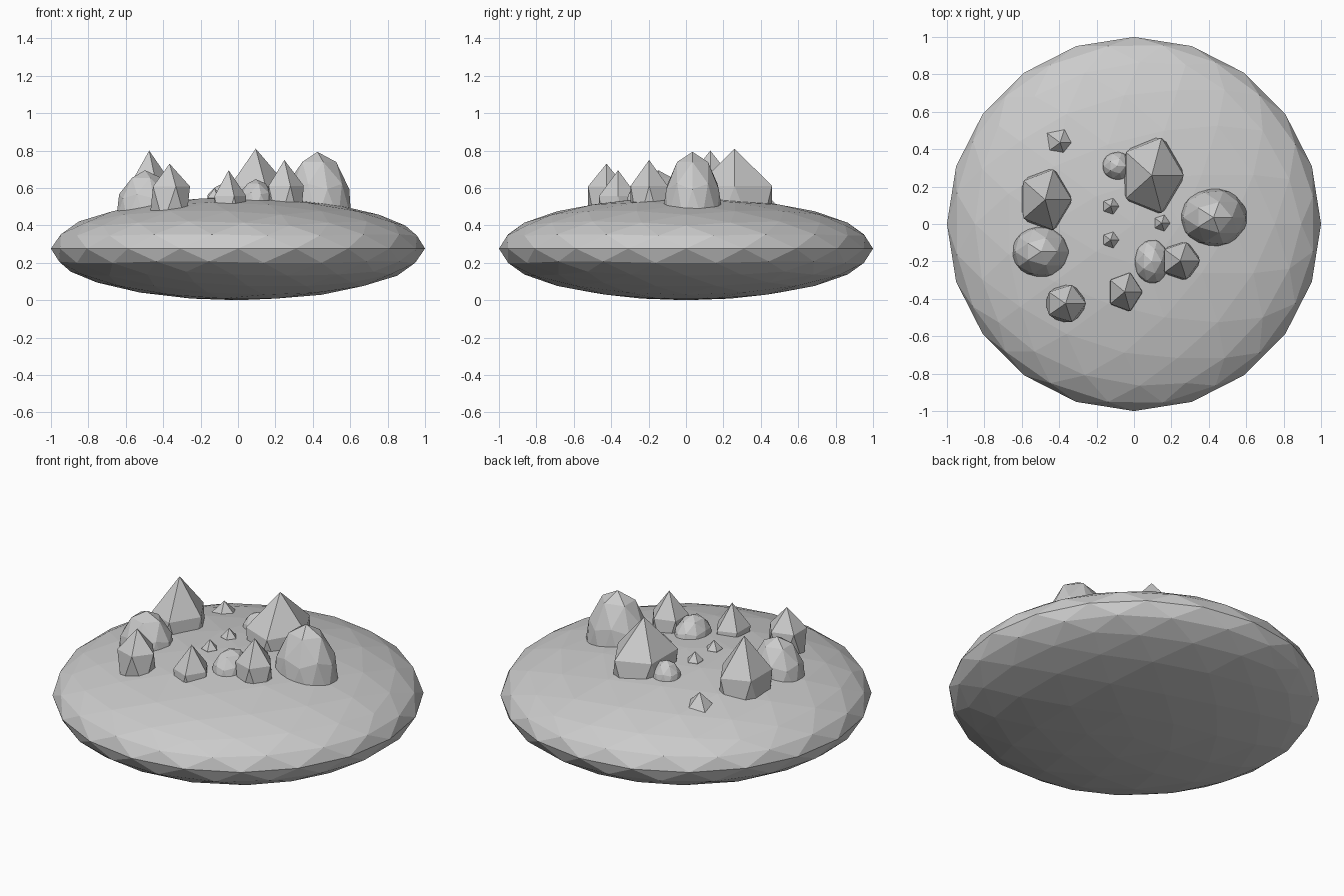
import bpy

if "Cube" in bpy.data.objects:
    bpy.data.objects.remove(bpy.data.objects["Cube"], do_unlink=True)

stone = bpy.data.materials.new("grey_stone")
stone.use_nodes = True
grey = (0.6, 0.6, 0.6, 1)
stone.diffuse_color = grey
stone.node_tree.nodes["Principled BSDF"].inputs["Base Color"].default_value = grey


def rock(name, level, x, y, top, rx, ry, rz):
    """Flat-faced, stretched ball whose highest point is at (x, y, top)."""
    bpy.ops.mesh.primitive_ico_sphere_add(subdivisions=level, radius=1,
                                          location=(x, y, top - rz))
    obj = bpy.context.object
    obj.name = name
    obj.scale = (rx, ry, rz)
    bpy.ops.object.transform_apply(location=False, rotation=False, scale=True)
    obj.data.materials.append(stone)
    return obj


# Wide flattened ground
rock("ground_mound", 3, 0, 0, 0.552, 1, 1, 0.276)

# Pointed crystals: x, y, top, radii
crystals = [
    (0.095, 0.26, 0.81, 0.19, 0.235, 0.36),
    (-0.475, 0.13, 0.80, 0.158, 0.19, 0.37),
    (-0.366, -0.425, 0.73, 0.122, 0.116, 0.22),
    (-0.05, -0.363, 0.695, 0.105, 0.12, 0.25),
    (0.248, -0.197, 0.75, 0.116, 0.116, 0.25),
    (-0.395, 0.435, 0.56, 0.1, 0.1, 0.16),
]
for i, c in enumerate(crystals):
    rock(f"crystal_{i + 1}", 1, *c)

# Rounded boulders
boulders = [
    (0.425, 0.035, 0.793, 0.19, 0.165, 0.36),
    (-0.497, -0.148, 0.695, 0.163, 0.147, 0.27),
    (0.095, -0.2, 0.647, 0.1, 0.127, 0.15),
    (-0.09, 0.31, 0.62, 0.085, 0.08, 0.12),
]
for i, b in enumerate(boulders):
    rock(f"boulder_{i + 1}", 2, *b)

# Small pebbles near the middle
for i, (x, y) in enumerate([(-0.125, 0.095), (-0.125, -0.085), (0.148, 0.005)]):
    rock(f"pebble_{i + 1}", 1, x, y, 0.6, 0.05, 0.05, 0.09)
